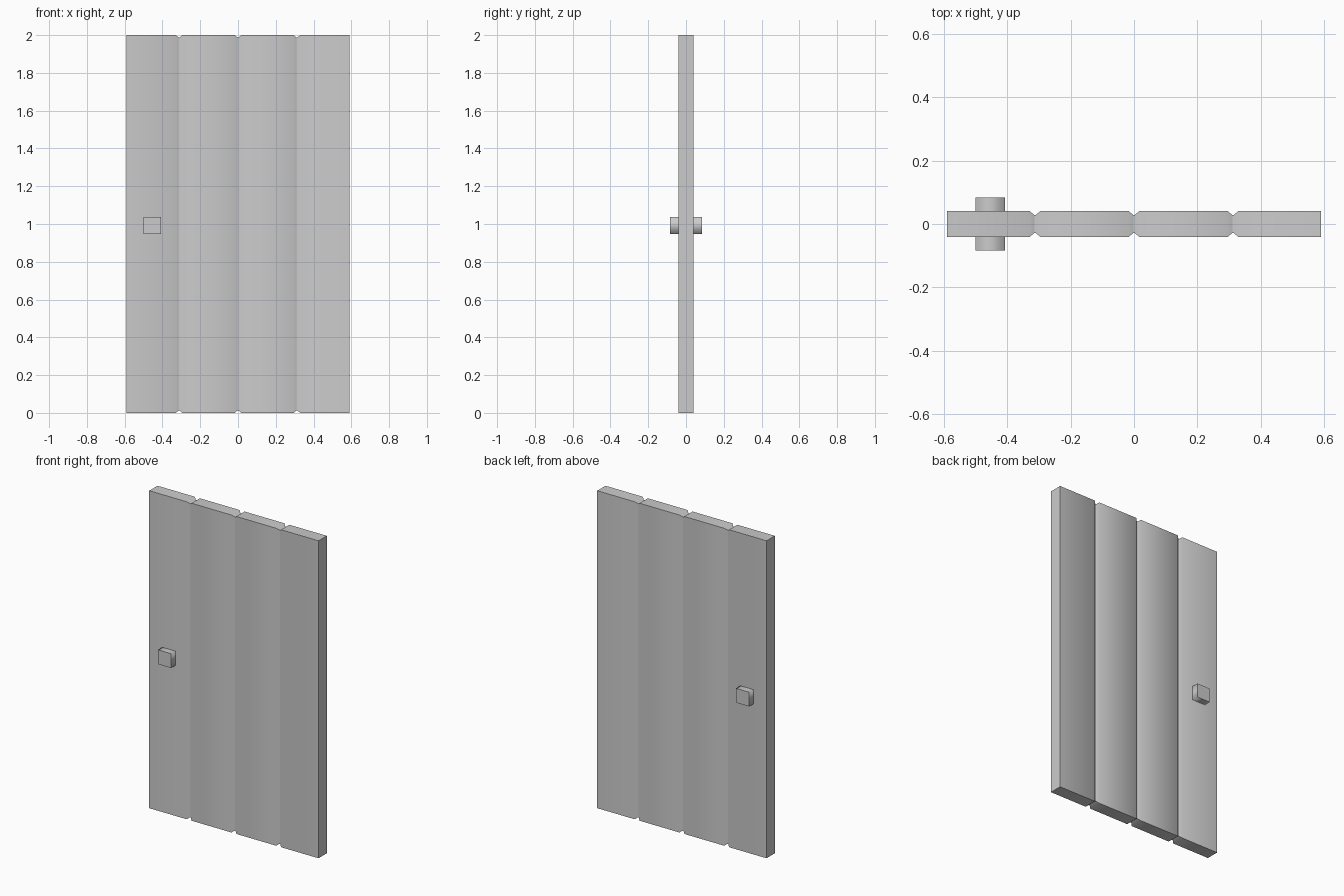
import bpy, bmesh, math

if "Cube" in bpy.data.objects:
    bpy.data.objects.remove(bpy.data.objects["Cube"])

HALF_W, HALF_T, HEIGHT = 0.59, 0.041, 2.0
GROOVE, DEPTH, FLOOR = 0.017, 0.012, 0.003


def finish(name, bm):
    bmesh.ops.recalc_face_normals(bm, faces=bm.faces)
    mesh = bpy.data.meshes.new(name)
    bm.to_mesh(mesh)
    bm.free()
    ob = bpy.data.objects.new(name, mesh)
    bpy.context.collection.objects.link(ob)
    return ob


# Door slab: rectangular sections along x, shrunk at each plank joint
sections = [(-HALF_W, 0)]
for x in (-0.312, 0.0, 0.312):
    sections += [(x - GROOVE, 0), (x - FLOOR, DEPTH), (x + FLOOR, DEPTH), (x + GROOVE, 0)]
sections.append((HALF_W, 0))

bm = bmesh.new()
rings = []
for x, inset in sections:
    t, lo, hi = HALF_T - inset, inset, HEIGHT - inset
    rings.append([bm.verts.new((x, y, z)) for y, z in ((-t, lo), (t, lo), (t, hi), (-t, hi))])
for a, b in zip(rings, rings[1:]):
    for i in range(4):
        j = (i + 1) % 4
        bm.faces.new((a[i], a[j], b[j], b[i]))
bm.faces.new(rings[0])
bm.faces.new(rings[-1])
door = finish("door_planks", bm)
bpy.context.view_layer.objects.active = door
door.select_set(True)
bpy.ops.object.shade_smooth_by_angle(angle=math.radians(50))


# Square knobs on both faces, sides shaded smooth around a crisp cap
def knob(name, side):
    bm = bmesh.new()
    bmesh.ops.create_cube(bm, size=1)
    for v in bm.verts:
        v.co.x = v.co.x * 0.092 - 0.453
        v.co.y = side * (0.062 + v.co.y * 0.043)
        v.co.z = v.co.z * 0.09 + 0.993
    for f in bm.faces:
        f.smooth = True
    for e in bm.edges:
        a, b = e.verts
        e.smooth = abs(a.co.y - b.co.y) > 0.01
    return finish(name, bm)


knob("front_knob", -1)
knob("back_knob", 1)
